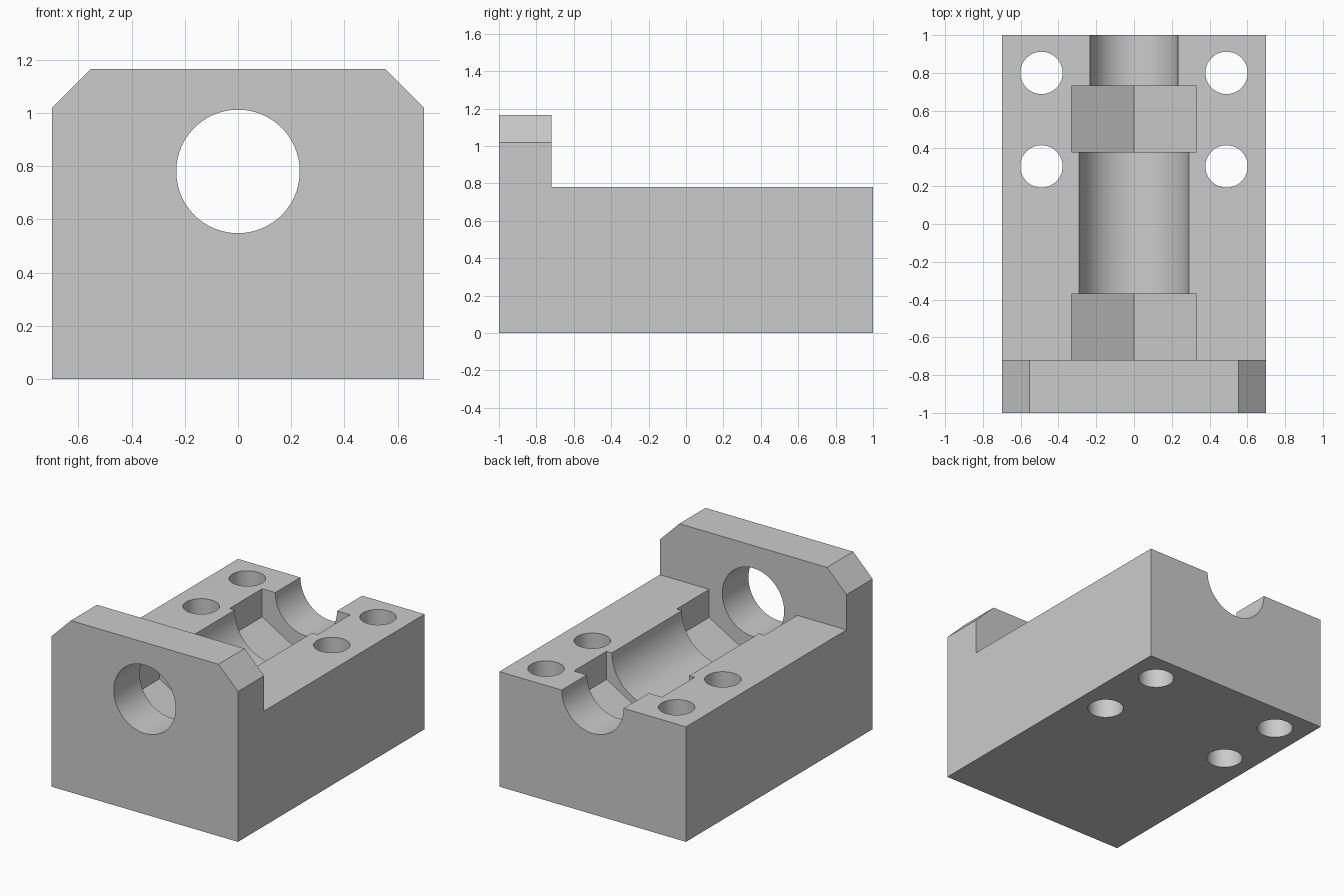
import bpy
import bmesh
import math
from mathutils import Matrix

old = bpy.data.objects.get("Cube")
if old:
    bpy.data.objects.remove(old, do_unlink=True)

HALF_X, DECK, TOP, WALL_Y = 0.70, 0.78, 1.165, -0.72
CHAMFER = 0.146

grey = bpy.data.materials.new("plain grey")
grey.use_nodes = True
colour = (0.6, 0.6, 0.6, 1)
grey.diffuse_color = colour
grey.node_tree.nodes["Principled BSDF"].inputs["Base Color"].default_value = colour


def make_object(name, bm):
    mesh = bpy.data.meshes.new(name)
    bmesh.ops.recalc_face_normals(bm, faces=bm.faces)
    bm.to_mesh(mesh)
    bm.free()
    mesh.materials.append(grey)
    obj = bpy.data.objects.new(name, mesh)
    bpy.context.collection.objects.link(obj)
    return obj


def prism(name, sides, radius, matrix, depth):
    bm = bmesh.new()
    bmesh.ops.create_cone(bm, cap_ends=True, segments=sides, radius1=radius,
                          radius2=radius, depth=depth, matrix=matrix)
    return make_object(name, bm)


def channel(name, sides, radius, y0, y1):
    """Prism along y at deck height, with one corner pointing straight down."""
    place = Matrix.Translation((0, (y0 + y1) / 2, DECK))
    return prism(name, sides, radius, place @ Matrix.Rotation(math.pi / 2, 4, "X"), y1 - y0)


def cut(body, cutter):
    cutter.hide_render = True
    mod = body.modifiers.new(cutter.name, "BOOLEAN")
    mod.operation, mod.solver, mod.object = "DIFFERENCE", "EXACT", cutter
    bpy.context.view_layer.objects.active = body
    bpy.ops.object.modifier_apply(modifier=mod.name)
    bpy.data.objects.remove(cutter, do_unlink=True)


# L-shaped block: side profile extruded across x
bm = bmesh.new()
profile = [(-1, 0), (1, 0), (1, DECK), (WALL_Y, DECK), (WALL_Y, TOP), (-1, TOP)]
face = bm.faces.new([bm.verts.new((-HALF_X, y, z)) for y, z in profile])
extruded = bmesh.ops.extrude_face_region(bm, geom=[face])["geom"]
bmesh.ops.translate(bm, vec=(2 * HALF_X, 0, 0),
                    verts=[v for v in extruded if isinstance(v, bmesh.types.BMVert)])

# Chamfer the two upper corners of the end wall
corners = [e for e in bm.edges
           if all(v.co.z > TOP - 0.01 for v in e.verts)
           and abs(e.verts[0].co.x - e.verts[1].co.x) < 0.01]
bmesh.ops.bevel(bm, geom=corners, offset=CHAMFER, segments=1, affect="EDGES")
block = make_object("bearing_block", bm)

# Through bore, nut pockets and wider centre channel
cut(block, channel("bore", 96, 0.232, -1.1, 1.1))
cut(block, channel("centre_channel", 96, 0.29, -0.5, 0.5))
for y0, y1 in ((WALL_Y, -0.37), (0.38, 0.73)):
    cut(block, channel("nut_pocket", 6, 0.33 / math.cos(math.pi / 6), y0, y1))

# Four vertical bolt holes
for x in (-0.49, 0.49):
    for y in (0.305, 0.80):
        cut(block, prism("bolt_hole", 64, 0.112, Matrix.Translation((x, y, 0.4)), 1.2))

bpy.ops.object.select_all(action="DESELECT")
block.select_set(True)
bpy.context.view_layer.objects.active = block
bpy.ops.object.shade_smooth_by_angle(angle=math.radians(25))
